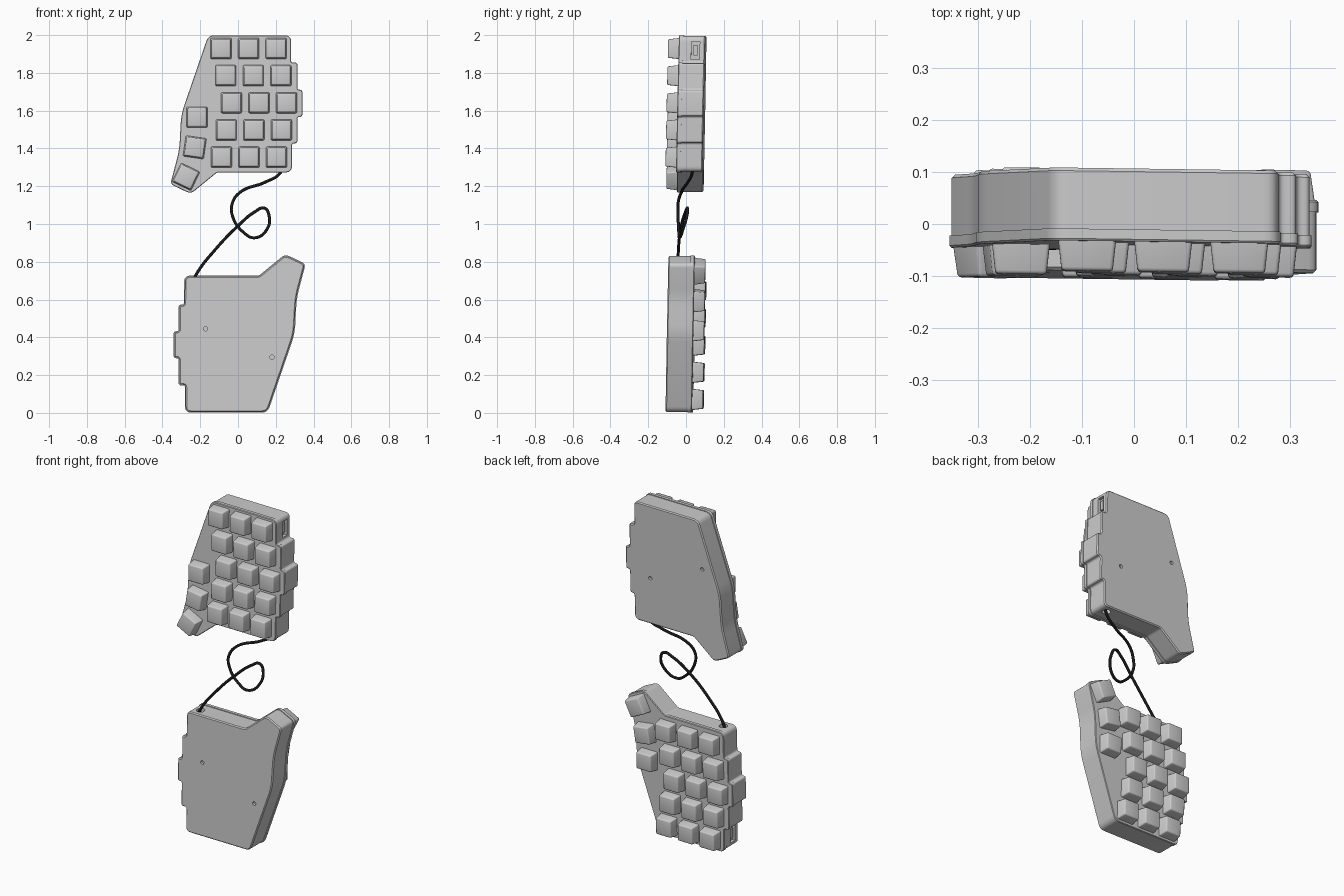
import bpy, bmesh, math
from mathutils import Vector, Matrix

if "Cube" in bpy.data.objects:
    bpy.data.objects.remove(bpy.data.objects["Cube"])

# Slight lean of the whole half, and the point reflection that gives the other half
SHEAR = Matrix(((1, 0, 0, 0), (-0.014, 1, 0.022, -0.022 * 1.65), (0, 0, 1, 0), (0, 0, 0, 1)))
FLIP = Matrix.Translation((0, 0, 2)) @ Matrix.Scale(-1, 4)


def add_mesh(name, bm):
    bmesh.ops.recalc_face_normals(bm, faces=bm.faces[:])
    me = bpy.data.meshes.new(name)
    bm.to_mesh(me)
    bm.free()
    ob = bpy.data.objects.new(name, me)
    bpy.context.collection.objects.link(ob)
    return ob


def both_halves(ob):
    """Lean the part, then add its reflected twin on the other half."""
    me = ob.data
    me.shade_smooth()
    me.set_sharp_from_angle(angle=math.radians(30))
    me.transform(SHEAR)
    twin = ob.copy()
    twin.data = me.copy()
    twin.data.transform(FLIP)
    twin.data.flip_normals()
    twin.name = "lower_" + ob.name
    bpy.context.collection.objects.link(twin)
    ob.name = "upper_" + ob.name


def rounded(corners, steps=5):
    pts = []
    n = len(corners)
    for i, (x, z, r) in enumerate(corners):
        p = Vector((x, z))
        a = (Vector(corners[i - 1][:2]) - p).normalized() * r + p
        b = (Vector(corners[(i + 1) % n][:2]) - p).normalized() * r + p
        for k in range(steps + 1):
            t = k / steps
            pts.append(a * (1 - t) ** 2 + p * 2 * t * (1 - t) + b * t * t)
    return pts


def grow(pts, d):
    out = []
    for i, p in enumerate(pts):
        t = (pts[(i + 1) % len(pts)] - pts[i - 1]).normalized()
        out.append(p + Vector((t.y, -t.x)) * d)
    return out


def loft(name, pts, layers):
    """Stack the outline along y with (offset, y) layers and cap both ends."""
    bm = bmesh.new()
    rings = [[bm.verts.new((p.x, y, p.y)) for p in grow(pts, d)] for d, y in layers]
    n = len(pts)
    for a, b in zip(rings, rings[1:]):
        for i in range(n):
            bm.faces.new((a[i], a[(i + 1) % n], b[(i + 1) % n], b[i]))
    bm.faces.new(rings[0])
    bm.faces.new(rings[-1])
    return add_mesh(name, bm)


def box(name, lo, hi):
    lo, hi = Vector(lo), Vector(hi)
    bm = bmesh.new()
    bmesh.ops.create_cube(bm, size=1, matrix=Matrix.Translation((lo + hi) / 2)
                          @ Matrix.Diagonal((*(hi - lo), 1)))
    return add_mesh(name, bm)


def rod(name, centre, r, depth, axis):
    bm = bmesh.new()
    turn = Matrix.Rotation(math.pi / 2, 4, 'X') if axis == 'Y' else Matrix()
    bmesh.ops.create_cone(bm, cap_ends=True, segments=24, radius1=r, radius2=r, depth=depth,
                          matrix=Matrix.Translation(centre) @ turn)
    return add_mesh(name, bm)


# Case outline: thumb wing at lower left, stepped column ends on the right
L, S = 0.03, 0.013
outline = rounded([
    (-0.155, 1.996, L), (-0.298, 1.58, 0.05), (-0.308, 1.39, 0.05), (-0.355, 1.213, 0.02),
    (-0.25, 1.163, 0.025), (-0.112, 1.276, 0.012), (0.282, 1.276, L), (0.284, 1.43, S),
    (0.312, 1.43, S), (0.312, 1.57, S), (0.338, 1.57, S), (0.338, 1.708, S),
    (0.312, 1.708, S), (0.312, 1.852, S), (0.278, 1.852, S), (0.278, 1.996, L)])

# Case shell with port, cable jack and screw holes
case = loft("case", outline, [(-0.001, -0.02), (-0.001, 0.093), (-0.007, 0.099)])
cutters = [box("port_cutter", (0.258, 0.026, 1.872), (0.32, 0.07, 1.967)),
           rod("jack_cutter", (0.225, 0.046, 1.276), 0.024, 0.06, 'Z'),
           rod("screw_cutter_a", (0.172, 0.099, 1.555), 0.011, 0.03, 'Y'),
           rod("screw_cutter_b", (-0.18, 0.099, 1.705), 0.011, 0.03, 'Y')]
for c in cutters:
    c.hide_render = True
    mod = case.modifiers.new(c.name, 'BOOLEAN')
    mod.operation = 'DIFFERENCE'
    mod.object = c
dg = bpy.context.evaluated_depsgraph_get()
baked = bpy.data.meshes.new_from_object(case.evaluated_get(dg))
case.modifiers.clear()
case.data = baked
for c in cutters:
    bpy.data.objects.remove(c)
both_halves(case)

# Key plate with a small lip around the case
both_halves(loft("key_plate", outline, [(0, -0.041), (0.003, -0.037), (0.003, -0.018), (0, -0.018)]))

# Connector inside the port
both_halves(box("port_connector", (0.25, 0.037, 1.892), (0.27, 0.059, 1.947)))


# Keycaps
def keycap(name, x, z, turn=0):
    bm = bmesh.new()
    bmesh.ops.create_cube(bm, size=1)
    for v in bm.verts:
        w = 0.0555 if v.co.y > 0 else 0.049
        v.co = Vector((math.copysign(w, v.co.x), -0.039 if v.co.y > 0 else -0.098,
                       math.copysign(w, v.co.z)))
    edges = [e for e in bm.edges if min(v.co.y for v in e.verts) < -0.05]
    bmesh.ops.bevel(bm, geom=edges, offset=0.007, segments=3, profile=0.5, affect='EDGES')
    bm.transform(Matrix.Translation((x, 0, z)) @ Matrix.Rotation(math.radians(turn), 4, 'Y'))
    both_halves(add_mesh(name, bm))


for row, x0 in enumerate((-0.09, -0.065, -0.035, -0.062, -0.088)):
    for col in range(3):
        keycap(f"key_{row + 1}_{col + 1}", x0 + 0.146 * col, 1.929 - 0.1437 * row)
for i, (x, z, turn) in enumerate(((-0.217, 1.565, 0), (-0.229, 1.406, 8), (-0.275, 1.25, 26))):
    keycap(f"thumb_key_{i + 1}", x, z, turn)

# Looped cable joining the halves
path = [(-0.235, -0.035, 0.70), (-0.22, -0.04, 0.735), (-0.12, -0.04, 0.865), (0, -0.025, 0.99),
        (0.09, -0.002, 1.065), (0.14, 0.008, 1.084), (0.163, 0.006, 1.05), (0.155, -0.015, 0.975),
        (0.09, -0.034, 0.927), (0.03, -0.038, 0.955), (-0.03, -0.042, 1.045), (-0.03, -0.042, 1.11),
        (0.01, -0.025, 1.167), (0.145, 0.01, 1.222), (0.222, 0.032, 1.268), (0.235, 0.035, 1.30)]
cu = bpy.data.curves.new("cable", 'CURVE')
cu.dimensions = '3D'
cu.bevel_depth = 0.008
cu.bevel_resolution = 3
cu.use_fill_caps = True
sp = cu.splines.new('BEZIER')
sp.bezier_points.add(len(path) - 1)
for bp, co in zip(sp.bezier_points, path):
    bp.co = co
    bp.handle_left_type = bp.handle_right_type = 'AUTO'
cable = bpy.data.objects.new("cable", cu)
bpy.context.collection.objects.link(cable)
black = bpy.data.materials.new("black_rubber")
black.diffuse_color = (0.01, 0.01, 0.01, 1)
black.use_nodes = True
black.node_tree.nodes["Principled BSDF"].inputs["Base Color"].default_value = black.diffuse_color
cu.materials.append(black)
